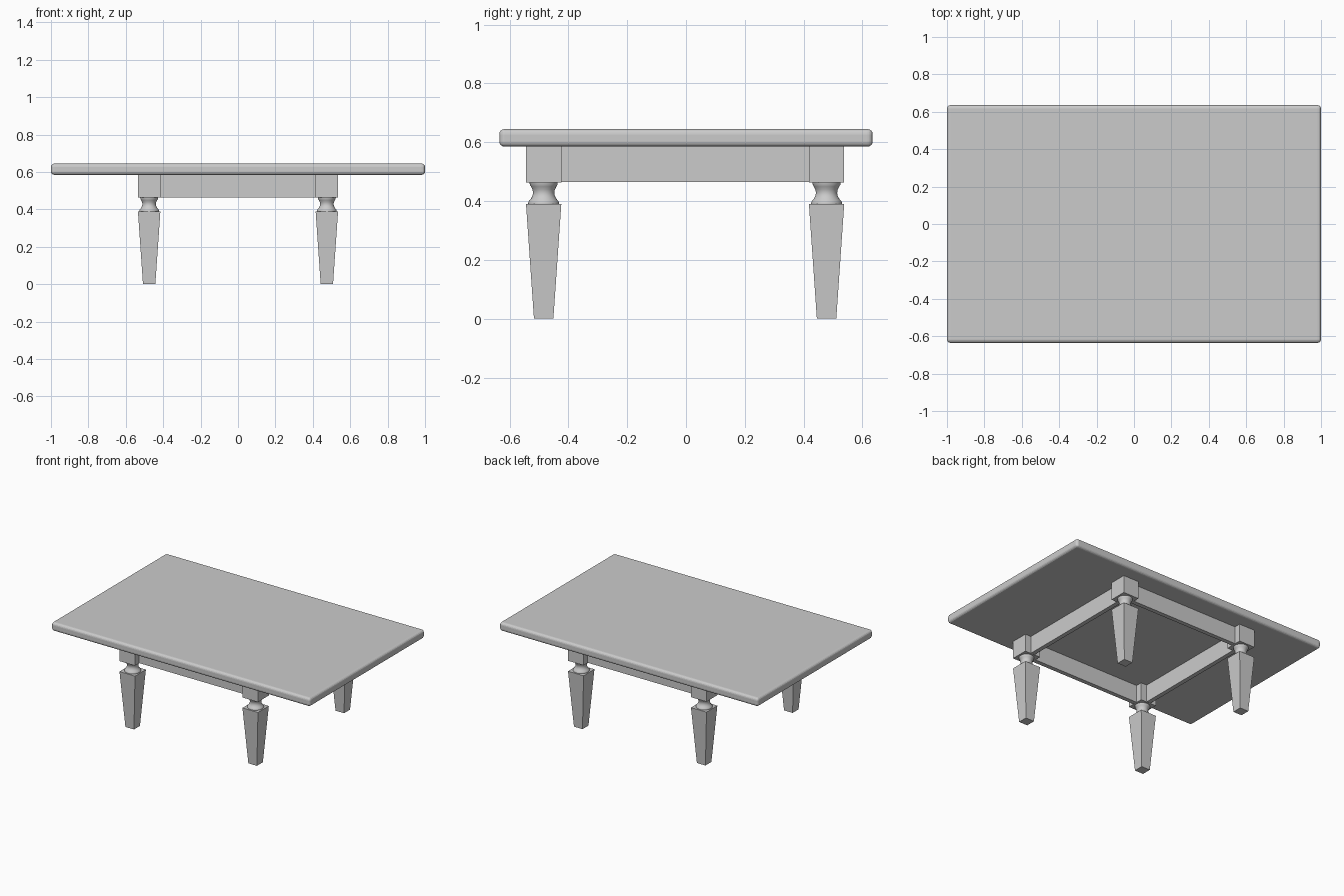
import bpy, bmesh
from math import cos, sin, tau

if "Cube" in bpy.data.objects:
    bpy.data.objects.remove(bpy.data.objects["Cube"])

LX, LY0, LY1 = 0.475, -0.484, 0.478   # leg centres
H = 0.06                              # half width of leg block


def loft(name, rings, smooth=False):
    """Skin a stack of equal-sized point rings and cap both ends."""
    bm = bmesh.new()
    vs = [[bm.verts.new(p) for p in r] for r in rings]
    n = len(vs[0])
    for a, b in zip(vs, vs[1:]):
        for i in range(n):
            j = (i + 1) % n
            bm.faces.new((a[i], a[j], b[j], b[i]))
    bm.faces.new(vs[0][::-1])
    bm.faces.new(vs[-1])
    me = bpy.data.meshes.new(name)
    bm.to_mesh(me)
    bm.free()
    ob = bpy.data.objects.new(name, me)
    bpy.context.collection.objects.link(ob)
    if smooth:
        bpy.ops.object.select_all(action='DESELECT')
        ob.select_set(True)
        bpy.context.view_layer.objects.active = ob
        bpy.ops.object.shade_smooth_by_angle(angle=0.7)
    return ob


def rect(cx, cy, hx, hy, z):
    return [(cx - hx, cy - hy, z), (cx + hx, cy - hy, z),
            (cx + hx, cy + hy, z), (cx - hx, cy + hy, z)]


def circle(cx, cy, r, z, n=32):
    return [(cx + r * cos(tau * i / n), cy + r * sin(tau * i / n), z) for i in range(n)]


def box(name, cx, cy, hx, hy, z0, z1):
    return loft(name, [rect(cx, cy, hx, hy, z0), rect(cx, cy, hx, hy, z1)])


# Table top with rounded edges
top = box("table_top", 0, 0, 1.0, 0.635, 0.585, 0.645)
bev = top.modifiers.new("rounded_edge", 'BEVEL')
bev.width = 0.018
bev.segments = 4

# Legs: tapered foot, turned neck, square block
neck = [(0.052, 0.388), (0.053, 0.394), (0.050, 0.400), (0.043, 0.408), (0.038, 0.418),
        (0.036, 0.428), (0.038, 0.439), (0.043, 0.449), (0.047, 0.456), (0.048, 0.464)]
for side, x in (("left", -LX), ("right", LX)):
    for end, y in (("front", LY0), ("back", LY1)):
        tag = f"{end}_{side}"
        loft(tag + "_leg", [rect(x, y, 0.033, 0.033, 0), rect(x, y, H, H, 0.39)])
        loft(tag + "_neck", [circle(x, y, r, z) for r, z in neck], True)
        box(tag + "_block", x, y, H, H, 0.463, 0.586)

# Thin aprons joining the blocks
T = 0.015
for end, y in (("front", LY0), ("back", LY1)):
    box(end + "_apron", 0, y, LX - H + 0.005, T, 0.464, 0.586)
for side, x in (("left", -LX), ("right", LX)):
    box(side + "_apron", x, (LY0 + LY1) / 2, T, (LY1 - LY0) / 2 - H + 0.005, 0.464, 0.586)
